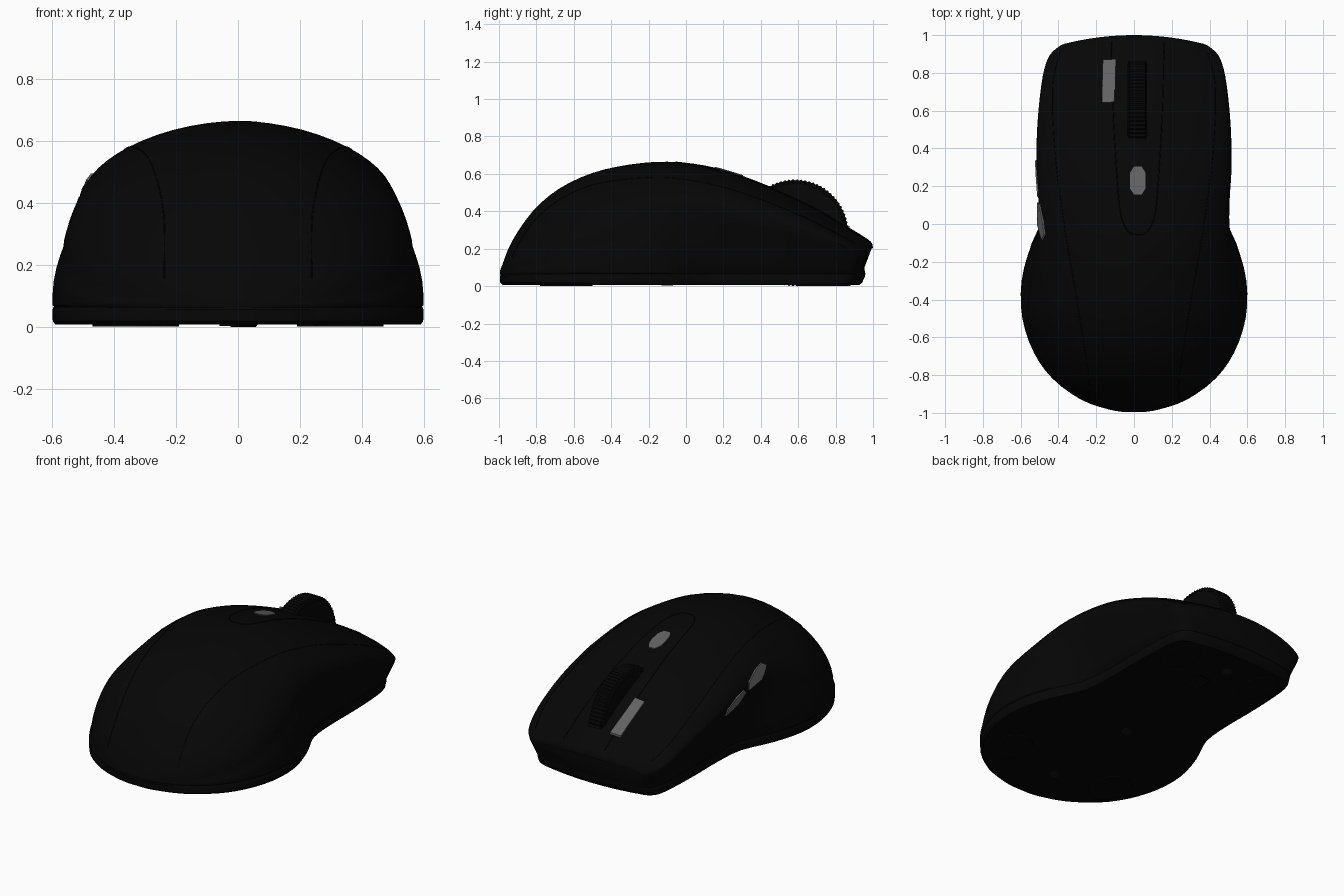
import bpy, bmesh, math
from mathutils import Vector

if "Cube" in bpy.data.objects:
    bpy.data.objects.remove(bpy.data.objects["Cube"])


def material(name, v):
    m = bpy.data.materials.new(name)
    m.diffuse_color = (v, v, v, 1)
    m.use_nodes = True
    m.node_tree.nodes["Principled BSDF"].inputs["Base Color"].default_value = m.diffuse_color
    return m


BLACK = material("soft black", 0.0018)
DARK = material("deep black", 0.0007)
CHARCOAL = material("charcoal", 0.006)
GREY = material("button grey", 0.12)

# Stations along the body: y, base half width, rim half width, rim z, crown z
KEYS = [(-.995, .06, .058, .068, .08), (-.98, .14, .137, .072, .12), (-.93, .28, .275, .085, .24),
        (-.82, .43, .42, .10, .40), (-.68, .53, .515, .14, .52), (-.5, .59, .565, .22, .605),
        (-.3, .595, .55, .30, .65), (-.1, .54, .51, .40, .665), (.1, .45, .505, .41, .645),
        (.3, .43, .517, .38, .59), (.5, .43, .513, .335, .51), (.7, .425, .497, .28, .415),
        (.86, .415, .475, .225, .32), (.95, .40, .445, .19, .265), (.99, .37, .40, .17, .235),
        (1.0, .34, .37, .16, .205)]
N = 1.85


def spline(keys, steps):
    rows = []
    for i in range(len(keys) - 1):
        p = [keys[max(0, min(len(keys) - 1, i + k))] for k in (-1, 0, 1, 2)]
        for s in range(steps):
            t = s / steps
            rows.append([0.5 * (2 * b + (c - a) * t + (2 * a - 5 * b + 4 * c - d) * t * t
                                + (3 * b - a - 3 * c + d) * t ** 3) for a, b, c, d in zip(*p)])
    return rows + [list(keys[-1])]


ROWS = spline(KEYS, 3)


def row_at(y):
    for a, b in zip(ROWS, ROWS[1:]):
        if y <= b[0]:
            t = max(0, (y - a[0]) / max(1e-6, b[0] - a[0]))
            return [p + (q - p) * t for p, q in zip(a, b)]
    return ROWS[-1]


def warp(x, y, z):
    # bow the nose in plan and lean its lower part back
    k = max(0, min(1, (y - .5) / .5)) ** 2
    return Vector((x, y - k * (.06 * (x / .42) ** 2 + .4 * max(0, .16 - z)), z))


def top_point(x, y, lift=0):
    _, wb, wr, zr, zc = row_at(y)
    u = min(1, abs(x) / wr)
    return warp(x, y, zr + (zc - zr) * (1 - u ** N) ** (1 / N) + lift)


def side_point(y, z, lift=0):
    _, wb, wr, zr, zc = row_at(y)
    if z < zr:
        x = wb + (wr - wb) * (z - .07) / (zr - .07)
    else:
        x = wr * (1 - ((z - zr) / (zc - zr)) ** N) ** (1 / N)
    return Vector((-x - lift, y, z))


def loft(name, rings, mat, angle=35):
    bm = bmesh.new()
    vs = [[bm.verts.new(p) for p in r] for r in rings]
    n = len(rings[0])
    for a, b in zip(vs, vs[1:]):
        for i in range(n):
            j = (i + 1) % n
            bm.faces.new((a[i], a[j], b[j], b[i]))
    bm.faces.new(vs[0][::-1])
    bm.faces.new(vs[-1])
    bmesh.ops.recalc_face_normals(bm, faces=bm.faces)
    me = bpy.data.meshes.new(name)
    bm.to_mesh(me)
    bm.free()
    ob = bpy.data.objects.new(name, me)
    bpy.context.collection.objects.link(ob)
    me.materials.append(mat)
    bpy.ops.object.select_all(action='DESELECT')
    ob.select_set(True)
    bpy.context.view_layer.objects.active = ob
    bpy.ops.object.shade_smooth_by_angle(angle=math.radians(angle))
    return ob


# Main shell: flared sides below the rim, domed crown above it
rings = []
for y, wb, wr, zr, zc in ROWS:
    half = [(wb - .008, .062), (wb, .07)]
    bulge = .012 * max(0, min(1, (wb - wr) / .03))
    for k in range(1, 6):
        t = k / 5
        half.append((wb + (wr - wb) * t + bulge * math.sin(math.pi * t),
                     .07 + (max(zr, .072) - .07) * t))
    for k in range(1, 15):
        a = math.pi / 2 * k / 14
        half.append((wr * max(0, math.cos(a)) ** (2 / N), zr + (zc - zr) * math.sin(a) ** (2 / N)))
    half[-1] = (0, zc)
    full = half + [(-x, z) for x, z in half[-2::-1]]
    full += [((wb - .008) * f, .062) for f in (-.75, -.5, -.25, 0, .25, .5, .75)]
    rings.append([warp(x, y, z) for x, z in full])
loft("shell", rings, BLACK, angle=40)

# Base plate under the parting line
outline = [(r[1], r[0]) for r in ROWS] + [(.34 * f, 1.0) for f in (.75, .5, .25)]
outline = outline + [(0, 1.0)] + [(-x, y) for x, y in outline[::-1]]
loft("base_plate", [[warp(x * s, y * s, z) for x, y in outline]
                    for z, s in ((.007, .985), (.018, .998), (.055, 1.0), (.064, .994))], BLACK)


# Seams: thin dark cords lying on the shell
def seam(name, pts):
    cu = bpy.data.curves.new(name, 'CURVE')
    cu.dimensions = '3D'
    cu.bevel_depth = .0025
    cu.bevel_resolution = 0
    sp = cu.splines.new('POLY')
    path = spline(pts, 6)
    sp.points.add(len(path) - 1)
    for p, (x, y) in zip(sp.points, path):
        p.co = (*top_point(x, y), 1)
    ob = bpy.data.objects.new(name, cu)
    bpy.context.collection.objects.link(ob)
    cu.materials.append(DARK)


for side, s in (("left", -1), ("right", 1)):
    seam("seam_" + side, [(s * x, y) for x, y in ((.39, .95), (.43, .75), (.42, .4), (.37, 0),
                                                  (.32, -.3), (.27, -.6), (.24, -.8), (.238, -.93))])
seam("centre_panel_seam", [(-.12, .97), (-.11, .6), (-.09, .25), (-.07, .05), (-.03, -.04), (.02, -.055),
                           (.07, -.04), (.11, .05), (.13, .25), (.15, .6), (.16, .97)])

# Knurled scroll wheel
R, TEETH = .283, 80
wheel = []
for x, inset in ((-.035, .02), (-.023, 0), (.058, 0), (.07, .02)):
    ring = []
    for i in range(TEETH * 2):
        a = math.pi * i / TEETH
        r = R - inset + (.0035 if i % 2 else -.0035)
        ring.append((x, .583 + r * math.cos(a), .285 + r * math.sin(a)))
    wheel.append(ring)
loft("scroll_wheel", wheel, BLACK, angle=20)


# Buttons
def top_button(name, poly, lift):
    loft(name, [[top_point(x, y, h) for x, y in poly] for h in (-.02, lift)], GREY)


def side_button(name, poly):
    loft(name, [[side_point(y, z, h) for y, z in poly] for h in (-.03, .008)], GREY)


top_button("mode_button", [(-.165, .875), (-.095, .875), (-.105, .645), (-.17, .645)], .012)
top_button("centre_button", [(0, .305), (.04, .305), (.062, .27), (.062, .19), (.04, .155),
                             (0, .155), (-.022, .19), (-.022, .27)], .005)
side_button("side_button_front", [(.34, .325), (.335, .37), (.25, .405), (.165, .42), (.145, .40), (.21, .35)])
side_button("side_button_back", [(.115, .40), (.105, .445), (.02, .48), (-.055, .495), (-.085, .475), (-.01, .42)])


# Glide feet and small underside dots
def disc(name, x, y, rx, ry, z0, z1, mat):
    pts = [(x + rx * math.cos(a * math.tau / 24), y + ry * math.sin(a * math.tau / 24)) for a in range(24)]
    loft(name, [[(px, py, z) for px, py in pts] for z in (z0, z1)], mat)


for side, s in (("left", -1), ("right", 1)):
    disc("rear_foot_" + side, s * .36, -.64, .11, .14, 0, .015, BLACK)
    disc("front_foot_" + side, s * .28, .74, .09, .14, 0, .015, BLACK)
for i, y in enumerate((.77, -.1, -.72)):
    disc("underside_dot_%d" % i, -.03, y, .03, .03, .003, .015, CHARCOAL)
